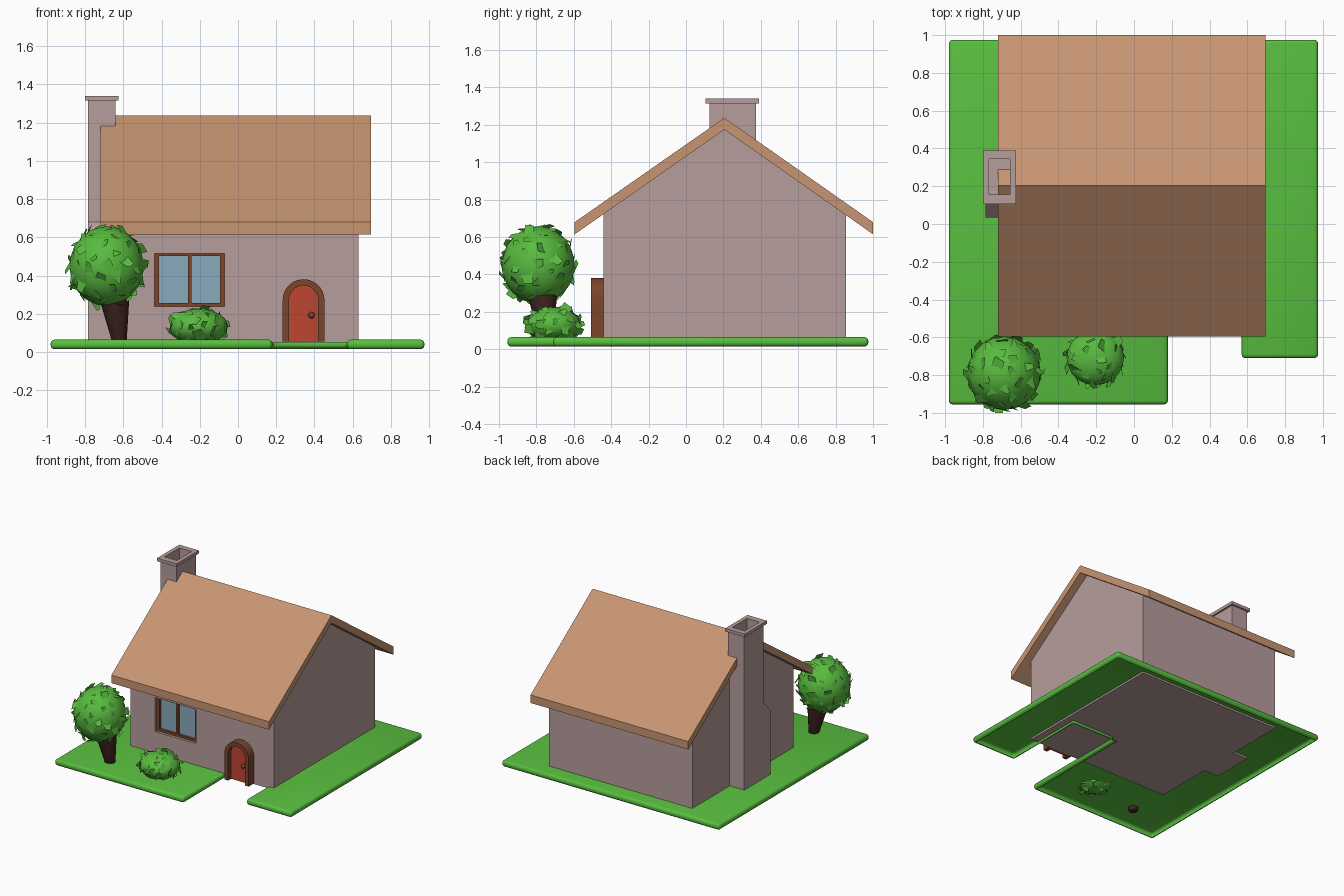
import bpy, bmesh, math, random
from mathutils import Vector, Matrix

if "Cube" in bpy.data.objects:
    bpy.data.objects.remove(bpy.data.objects["Cube"])

random.seed(4)


def material(name, rgb):
    m = bpy.data.materials.new(name)
    m.diffuse_color = (*rgb, 1)
    m.use_nodes = True
    m.node_tree.nodes["Principled BSDF"].inputs["Base Color"].default_value = m.diffuse_color
    return m


WALL = material("wall", (0.47, 0.34, 0.33))
ROOF = material("roof", (0.58, 0.30, 0.17))
GRASS = material("grass", (0.10, 0.52, 0.05))
LEAF = material("leaf", (0.10, 0.50, 0.05))
RED = material("door_red", (0.52, 0.06, 0.03))
BROWN = material("brown", (0.20, 0.06, 0.025))
BARK = material("bark", (0.05, 0.018, 0.014))
GLASS = material("glass", (0.25, 0.40, 0.50))


def finish(name, bm, mat, angle=None):
    me = bpy.data.meshes.new(name)
    bm.to_mesh(me)
    bm.free()
    ob = bpy.data.objects.new(name, me)
    bpy.context.collection.objects.link(ob)
    if mat:
        me.materials.append(mat)
    if angle:
        activate(ob)
        bpy.ops.object.shade_smooth_by_angle(angle=math.radians(angle))
    return ob


def activate(ob):
    bpy.ops.object.select_all(action='DESELECT')
    ob.select_set(True)
    bpy.context.view_layer.objects.active = ob


def prism_mesh(pts, axis, a, b):
    """Extrude a 2D outline along an axis from a to b."""
    place = {'x': lambda u, v: (a, u, v), 'y': lambda u, v: (u, a, v), 'z': lambda u, v: (u, v, a)}[axis]
    step = {'x': (b - a, 0, 0), 'y': (0, b - a, 0), 'z': (0, 0, b - a)}[axis]
    bm = bmesh.new()
    f = bm.faces.new([bm.verts.new(place(u, v)) for u, v in pts])
    r = bmesh.ops.extrude_face_region(bm, geom=[f], use_keep_orig=True)
    bmesh.ops.translate(bm, vec=step, verts=[v for v in r['geom'] if isinstance(v, bmesh.types.BMVert)])
    bmesh.ops.recalc_face_normals(bm, faces=bm.faces)
    return bm


def prism(name, pts, axis, a, b, mat, angle=None):
    return finish(name, prism_mesh(pts, axis, a, b), mat, angle)


def rect(u0, u1, v0, v1):
    return [(u0, v0), (u1, v0), (u1, v1), (u0, v1)]


def box(name, x, y, z, mat):
    return prism(name, rect(*x, *y), 'z', *z, mat)


def cut(cutter, *targets):
    for ob in targets:
        activate(ob)
        m = ob.modifiers.new("hole", 'BOOLEAN')
        m.operation, m.solver, m.object = 'DIFFERENCE', 'EXACT', cutter
        bpy.ops.object.modifier_apply(modifier=m.name)
    bpy.data.objects.remove(cutter)


# Lawn: notched slab with rounded edges, open underneath
outline = [(-0.98, -0.955), (0.18, -0.955), (0.18, -0.02), (0.57, -0.02),
           (0.57, -0.71), (0.975, -0.71), (0.975, 0.975), (-0.98, 0.975)]
bm = prism_mesh(outline, 'z', 0.015, 0.065)
bmesh.ops.bevel(bm, geom=bm.edges[:], offset=0.02, segments=3, profile=0.5, affect='EDGES')
low = [f for f in bm.faces if f.normal.z < -0.99]
bmesh.ops.delete(bm, geom=low, context='FACES')
finish("lawn", bm, GRASS, 40)

# House body with gables, and roof
house = prism("house_walls", [(-0.44, 0.05), (0.855, 0.05), (0.855, 0.72), (0.205, 1.175), (-0.44, 0.7235)],
              'x', -0.655, 0.63, WALL)
prism("roof", [(-0.595, 0.615), (0.205, 1.175), (1.0, 0.615), (1.0, 0.68), (0.205, 1.238), (-0.595, 0.68)],
      'x', -0.72, 0.695, ROOF)

# Chimney with shoulder and hollow cap
chimney = prism("chimney", [(0.035, 0.05), (0.375, 0.05), (0.375, 1.315), (0.125, 1.315), (0.125, 0.68), (0.035, 0.58)],
                'x', -0.785, -0.64, WALL)
cap = box("chimney_cap", (-0.80, -0.625), (0.105, 0.39), (1.315, 1.34), WALL)
cut(box("flue_cutter", (-0.768, -0.657), (0.155, 0.345), (1.18, 1.4), None), chimney, cap)

# Window recess, frame and panes
WX, WZ = (-0.436, -0.07), (0.238, 0.515)
cut(prism("window_cutter", rect(*WX, *WZ), 'y', -0.6, -0.39, None), house)
t = 0.024
mid = sum(WX) / 2
for name, x, z in [("left", (WX[0], WX[0] + t), WZ), ("right", (WX[1] - t, WX[1]), WZ),
                   ("middle", (mid - 0.009, mid + 0.009), WZ),
                   ("bottom", WX, (WZ[0], WZ[0] + t * 0.8)), ("top", WX, (WZ[1] - t * 0.5, WZ[1]))]:
    box("window_frame_" + name, x, (-0.42, -0.385), z, BROWN)
box("window_glass", WX, (-0.40, -0.385), WZ, GLASS)


# Arched door, frame and knob
def arch(r, flip=False):
    cx, cz, n = 0.343, 0.272, 20
    pts = [(cx - r, 0.055)] + [(cx - r * math.cos(math.pi * i / n), cz + r * math.sin(math.pi * i / n))
                               for i in range(n + 1)] + [(cx + r, 0.055)]
    return pts[::-1] if flip else pts


prism("door_frame", arch(0.109) + arch(0.076, True), 'y', -0.508, -0.43, BROWN, 30)
prism("door", arch(0.077), 'y', -0.47, -0.43, RED, 30)
bm = bmesh.new()
bmesh.ops.create_uvsphere(bm, u_segments=16, v_segments=10, radius=0.017,
                          matrix=Matrix.Translation((0.384, -0.482, 0.193)))
finish("door_knob", bm, BROWN, 60)

# Tree trunk: leaning cone, wider at the top
bm = bmesh.new()
rings = [((-0.62, -0.75, 0.035), 0.03), ((-0.622, -0.752, 0.065), 0.04), ((-0.645, -0.765, 0.26), 0.075),
         ((-0.655, -0.77, 0.33), 0.085)]
n = 14
loops = [[bm.verts.new((c[0] + r * math.cos(2 * math.pi * i / n), c[1] + r * math.sin(2 * math.pi * i / n), c[2]))
          for i in range(n)] for c, r in rings]
for lo, hi in zip(loops, loops[1:]):
    for i in range(n):
        bm.faces.new((lo[i], lo[(i + 1) % n], hi[(i + 1) % n], hi[i]))
bm.faces.new(loops[0][::-1])
bm.faces.new(loops[-1])
finish("tree_trunk", bm, BARK, 40)


# Foliage: smooth ellipsoid with tilted leaf patches
def foliage(name, centre, radii, count, size):
    bm = bmesh.new()
    c = Vector(centre)
    scale = Matrix.Diagonal((*radii, 1))
    bmesh.ops.create_icosphere(bm, subdivisions=3, radius=1, matrix=Matrix.Translation(c) @ scale)
    for f in bm.faces:
        f.smooth = True
    for i in range(count):
        z = 1 - 2 * (i + 0.5) / count
        a = i * 2.39996
        s = math.sqrt(1 - z * z)
        d = Vector((s * math.cos(a), s * math.sin(a), z))
        p = c + scale.to_3x3() @ d
        spin = Matrix.Rotation(random.uniform(0, 6.28), 3, d)
        u = spin @ d.orthogonal().normalized()
        w = d.cross(u)
        u = (u + d * random.uniform(0.2, 0.8)).normalized()
        k = size * random.uniform(0.7, 1.2)
        corners = [(-0.5, -0.5), (0.45, -0.4), (0.6, random.uniform(-0.3, 0.4)), (-0.5, 0.4)]
        vs = []
        for q, r in corners:
            v = p + u * q * k + w * r * k
            v.y, v.z = max(v.y, -1.0), max(v.z, 0.0)
            vs.append(bm.verts.new(v))
        bm.faces.new(vs)
    finish(name, bm, LEAF)


foliage("tree_crown", (-0.688, -0.79, 0.45), (0.195, 0.195, 0.208), 75, 0.072)
foliage("bush", (-0.205, -0.708, 0.132), (0.152, 0.145, 0.095), 50, 0.062)
